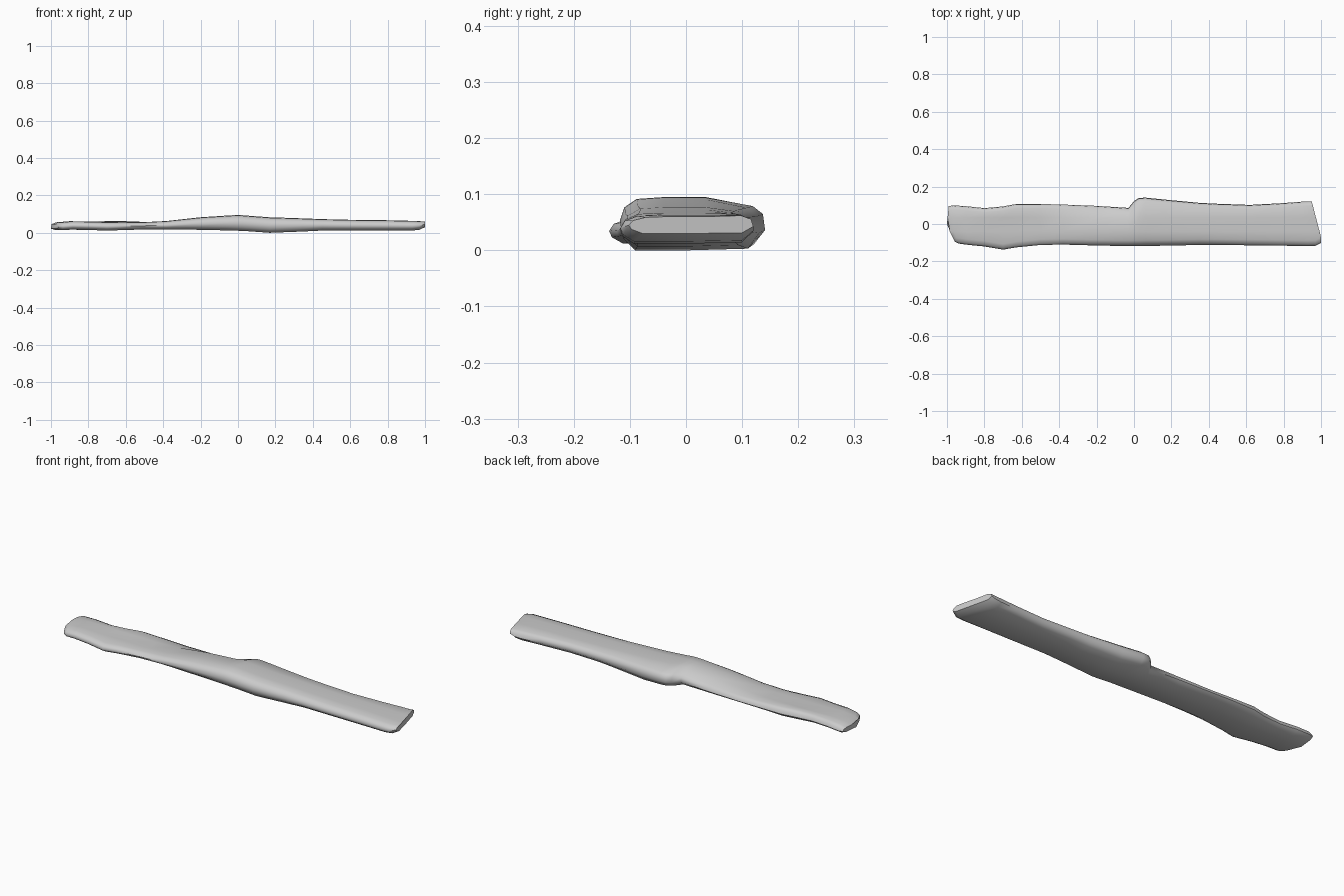
import bpy, bmesh

# stations: x, front y, back y, bottom z, top z, back-edge top z
stations = [
    (-1.00, -0.095, 0.095, 0.022, 0.046, 0.046),
    (-0.975, -0.105, 0.10, 0.014, 0.056, 0.056),
    (-0.90, -0.112, 0.095, 0.017, 0.062, 0.060),
    (-0.80, -0.120, 0.085, 0.015, 0.060, 0.060),
    (-0.70, -0.137, 0.094, 0.012, 0.057, 0.062),
    (-0.63, -0.125, 0.107, 0.014, 0.058, 0.063),
    (-0.50, -0.112, 0.107, 0.018, 0.057, 0.058),
    (-0.38, -0.110, 0.104, 0.018, 0.063, 0.055),
    (-0.20, -0.115, 0.097, 0.016, 0.083, 0.060),
    (-0.03, -0.118, 0.086, 0.012, 0.094, 0.068),
    (0.00, -0.118, 0.122, 0.011, 0.095, 0.077),
    (0.025, -0.118, 0.139, 0.010, 0.094, 0.079),
    (0.06, -0.117, 0.141, 0.008, 0.091, 0.079),
    (0.17, -0.116, 0.130, 0.000, 0.083, 0.076),
    (0.35, -0.112, 0.113, 0.007, 0.077, 0.072),
    (0.45, -0.112, 0.108, 0.012, 0.073, 0.070),
    (0.62, -0.114, 0.102, 0.012, 0.069, 0.067),
    (0.80, -0.116, 0.111, 0.012, 0.067, 0.065),
    (0.93, -0.118, 0.119, 0.012, 0.064, 0.064),
    (0.97, -0.117, 0.120, 0.016, 0.063, 0.063),
    (1.00, -0.102, 0.120, 0.030, 0.060, 0.062),
]


def section(bm, i, s):
    """One rounded plank cross-section, skewed near the two ends."""
    x, yf, yb, zb, zt, ze = s
    h, he = zt - zb, ze - zb
    pts = [(yf + .025, zb), (yf + .005, zb + .25 * h), (yf, zb + .5 * h),
           (yf + .008, zb + .78 * h), (yf + .030, zb + .96 * h),
           (-.04, zt), (.035, zt), (yb - .022, ze), (yb - .004, zb + .8 * he),
           (yb, zb + .4 * he), (yb - .02, zb + .04 * he), (0, zb)]
    ring = []
    for y, z in pts:
        dx = 0
        if x > .7:                       # slanted right end
            dx = -max(0, y + .07) * .26 * (x - .7) / .3
        elif x < -.85:                   # curved left end
            k = (-.85 - x) / .15
            dx = k * max(0, -y - .01) * .5 + k * max(0, y) * .1
        ring.append(bm.verts.new((x + dx, y, z)))
    return ring


# wooden plank
bm = bmesh.new()
rings = [section(bm, i, s) for i, s in enumerate(stations)]
for a, b in zip(rings, rings[1:]):
    n = len(a)
    for j in range(n):
        k = (j + 1) % n
        bm.faces.new((a[j], a[k], b[k], b[j]))
bm.faces.new(rings[0])
bm.faces.new(rings[-1])
bmesh.ops.recalc_face_normals(bm, faces=bm.faces)
mesh = bpy.data.meshes.new("plank")
bm.to_mesh(mesh)
bm.free()
plank = bpy.data.objects.new("plank", mesh)
bpy.context.collection.objects.link(plank)
bpy.context.view_layer.objects.active = plank
plank.select_set(True)
bpy.ops.object.shade_smooth_by_angle(angle=1.0)
